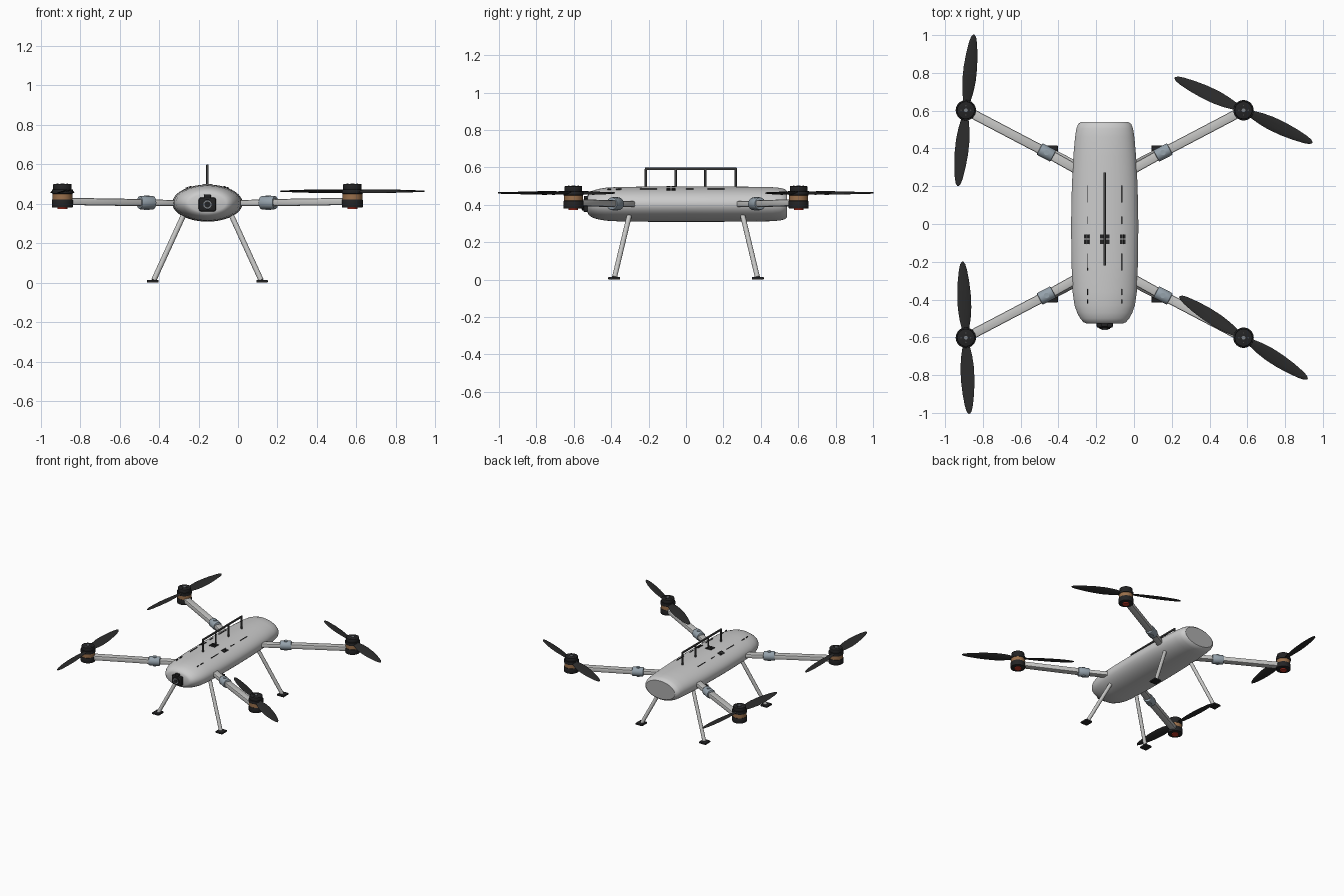
import bpy, bmesh, math
from mathutils import Vector, Matrix

cube = bpy.data.objects.get("Cube")
if cube:
    bpy.data.objects.remove(cube, do_unlink=True)

CX, CZ = -0.155, 0.403      # fuselage axis
HW, HH = 0.177, 0.094       # fuselage half width and half height
parts = []


def material(name, rgb, rough=0.5):
    m = bpy.data.materials.new(name)
    m.use_nodes = True
    m.diffuse_color = (*rgb, 1)
    bsdf = m.node_tree.nodes["Principled BSDF"]
    bsdf.inputs["Base Color"].default_value = (*rgb, 1)
    bsdf.inputs["Roughness"].default_value = rough
    return m


SHELL = material("shell grey", (0.60, 0.60, 0.60))
ARM = material("arm grey", (0.56, 0.56, 0.55))
CAP = material("end cap grey", (0.42, 0.42, 0.42))
JOINT = material("joint blue grey", (0.30, 0.36, 0.41))
BLACK = material("black plastic", (0.017, 0.017, 0.018))
BLADE = material("blade charcoal", (0.025, 0.025, 0.025))
COPPER = material("copper winding", (0.32, 0.16, 0.07))
RED = material("red lamp", (0.55, 0.04, 0.02))
RAIL = material("rail dark grey", (0.06, 0.06, 0.06))
GLASS = material("lens grey", (0.20, 0.22, 0.24))


def finish(name, bm, mats, matrix=Matrix()):
    bmesh.ops.recalc_face_normals(bm, faces=bm.faces)
    mesh = bpy.data.meshes.new(name)
    bm.to_mesh(mesh)
    bm.free()
    ob = bpy.data.objects.new(name, mesh)
    for m in mats:
        mesh.materials.append(m)
    ob.matrix_world = matrix
    bpy.context.collection.objects.link(ob)
    parts.append(ob)
    return ob


def box(name, size, mat, matrix, bevel=0.0):
    bm = bmesh.new()
    bmesh.ops.create_cube(bm, size=1)
    bmesh.ops.scale(bm, vec=size, verts=bm.verts)
    if bevel:
        bmesh.ops.bevel(bm, geom=bm.edges[:], offset=bevel, segments=2,
                        affect='EDGES', profile=0.5)
    return finish(name, bm, [mat], matrix)


def bar(name, a, b, width, height, mat, bevel):
    # rectangular beam from a to b
    a, b = Vector(a), Vector(b)
    turn = (b - a).to_track_quat('X', 'Z').to_matrix().to_4x4()
    return box(name, ((b - a).length, width, height), mat,
               Matrix.Translation((a + b) / 2) @ turn, bevel)


def tube(name, a, b, radius, mat, sides=24, bevel=0.0):
    a, b = Vector(a), Vector(b)
    bm = bmesh.new()
    bmesh.ops.create_cone(bm, cap_ends=True, segments=sides, radius1=radius,
                          radius2=radius, depth=(b - a).length)
    if bevel:
        rims = [e for e in bm.edges if abs(e.verts[0].co.z - e.verts[1].co.z) < 1e-5]
        bmesh.ops.bevel(bm, geom=rims, offset=bevel, segments=2,
                        affect='EDGES', profile=0.5)
    turn = (b - a).to_track_quat('Z', 'Y').to_matrix().to_4x4()
    return finish(name, bm, [mat], Matrix.Translation((a + b) / 2) @ turn)


def loft(bm, rings):
    loops = [[bm.verts.new(p) for p in ring] for ring in rings]
    for r, s in zip(loops, loops[1:]):
        for i in range(len(r)):
            j = (i + 1) % len(r)
            bm.faces.new((r[i], r[j], s[j], s[i]))
    return bm.faces.new(loops[0]), bm.faces.new(loops[-1])


# Fuselage: elliptical sections with a rounded nose and a flat tail
stations = [(-0.527, 0.095, 0.045), (-0.52, 0.112, 0.058), (-0.50, 0.130, 0.072),
            (-0.47, 0.146, 0.081), (-0.43, 0.160, 0.088), (-0.36, 0.170, 0.092),
            (-0.2, 0.176, 0.094), (0, 0.178, 0.094), (0.2, 0.174, 0.094),
            (0.36, 0.166, 0.093), (0.46, 0.157, 0.091), (0.505, 0.150, 0.087),
            (0.53, 0.140, 0.080), (0.54, 0.125, 0.070)]
bm = bmesh.new()
angles = [2 * math.pi * i / 64 for i in range(64)]
nose, tail = loft(bm, [[(CX + w * math.cos(t), y, CZ + h * math.sin(t)) for t in angles]
                       for y, w, h in stations])
bmesh.ops.inset_region(bm, faces=[tail], thickness=0.008, depth=-0.004)
tail.material_index = 1
finish("fuselage", bm, [SHELL, CAP])


def top_plate(name, dx, y, width, length, hw=HW):
    # thin dark plate lying on the upper shell
    u = dx / hw
    root = math.sqrt(1 - u * u)
    slope = -HH / hw * u / root
    place = Matrix.Translation((CX + dx, y, CZ + HH * root))
    box(name, (width, length, 0.008), BLACK,
        place @ Matrix.Rotation(math.atan(-slope), 4, 'Y'))


# Vent groups and panel seam marks
for dx in (-0.095, 0, 0.095):
    w = 0.024 if dx == 0 else 0.013
    for sx in (-1, 1):
        for sy in (-1, 1):
            top_plate("vent", dx + sx * (w + 0.003) / 2, -0.08 + sy * 0.014, w, 0.022)
for side in (-1, 1):
    for y, length in ((0.16, 0.09), (0.02, 0.04), (-0.2, 0.09), (-0.36, 0.03), (-0.41, 0.02)):
        top_plate("seam_mark", side * 0.092, y, 0.004, length)

# Top carrying rail
top = 0.592
bar("top_rail", (CX, -0.22, top), (CX, 0.272, top), 0.012, 0.012, RAIL, 0.002)
for y in (-0.215, -0.055, 0.103, 0.266):
    tube("rail_post", (CX, y, 0.485), (CX, y, top), 0.006, RAIL, 12)

# Nose camera
box("camera_body", (0.088, 0.04, 0.072), BLACK, Matrix.Translation((CX, -0.53, 0.396)), 0.012)
box("camera_top", (0.035, 0.03, 0.02), BLACK, Matrix.Translation((CX, -0.53, 0.437)), 0.004)
tube("lens_barrel", (CX, -0.54, 0.396), (CX, -0.556, 0.396), 0.028, BLACK)
tube("lens_ring", (CX, -0.55, 0.396), (CX, -0.558, 0.396), 0.021, GLASS)
tube("lens", (CX, -0.55, 0.396), (CX, -0.560, 0.396), 0.015, BLACK)


def propeller(hub, degrees):
    # two twisted blades sharing one hub
    bm = bmesh.new()
    chords = [(0.0, 0.034), (0.05, 0.042), (0.10, 0.062), (0.16, 0.074), (0.23, 0.073),
              (0.30, 0.061), (0.36, 0.043), (0.39, 0.027), (0.403, 0.008)]
    for turn in (0, math.pi):
        rings = []
        for r, c in chords:
            tilt = math.radians(20 - 35 * r)
            ring = []
            for k in range(10):
                t = 2 * math.pi * k / 10
                u, v = c / 2 * math.cos(t), 0.004 * math.sin(t)
                ring.append((r, u * math.cos(tilt) - v * math.sin(tilt),
                             u * math.sin(tilt) + v * math.cos(tilt)))
            rings.append([Matrix.Rotation(turn, 3, 'Z') @ Vector(p) for p in ring])
        loft(bm, rings)
    finish("propeller", bm, [BLADE], Matrix.Translation(hub + Vector((0, 0, 0.463)))
           @ Matrix.Rotation(math.radians(degrees), 4, 'Z'))


# Arms, joints, motors, propellers and legs, one set per corner
spin = {(-1, 1): 84, (-1, -1): 92.5, (1, 1): -25.3, (1, -1): -32.8}
for (sx, sy), degrees in spin.items():
    def at(x, y, z):
        return Vector((CX + sx * x, sy * y, z))

    # folding arm
    root, mid, hub = at(0.10, 0.262, 0.402), at(0.308, 0.378, 0.405), at(0.735, 0.602, 0.412)
    along = (hub - mid).normalized()
    bar("arm_root", root, mid, 0.050, 0.032, ARM, 0.008)
    bar("arm", mid, hub, 0.050, 0.036, ARM, 0.008)
    tube("arm_joint", mid - along * 0.04, mid + along * 0.042, 0.034, JOINT, 24, 0.006)
    tube("joint_pin", mid - Vector((0, 0, 0.037)), mid + Vector((0, 0, 0.037)), 0.014, JOINT, 16)

    # motor stack
    base = at(0.735, 0.602, 0)
    for name, z0, z1, radius, mat in (("motor_lamp", 0.372, 0.385, 0.025, RED),
                                      ("motor_base", 0.380, 0.422, 0.053, BLACK),
                                      ("motor_winding", 0.420, 0.452, 0.050, COPPER),
                                      ("motor_bell", 0.450, 0.472, 0.054, BLACK),
                                      ("motor_cap", 0.470, 0.500, 0.047, BLACK),
                                      ("motor_shaft", 0.498, 0.503, 0.010, GLASS)):
        tube(name, base + Vector((0, 0, z0)), base + Vector((0, 0, z1)), radius, mat,
             32, 0.004 if mat == BLACK else 0)
    for k in range(4):
        p = base + Matrix.Rotation(k * math.pi / 2, 3, 'Z') @ Vector((0.025, 0, 0.498))
        tube("motor_bolt", p, p + Vector((0, 0, 0.004)), 0.004, RAIL, 8)
    propeller(base, degrees)

    # landing leg and foot
    tube("leg", at(0.115, 0.300, 0.355), at(0.272, 0.382, 0.012), 0.0135, ARM, 20)
    box("foot", (0.058, 0.064, 0.014), BLACK,
        Matrix.Translation(at(0.277, 0.384, 0.007)), 0.004)

# Smooth shading with sharp edges kept
bpy.ops.object.select_all(action='DESELECT')
for ob in parts:
    ob.select_set(True)
bpy.context.view_layer.objects.active = parts[0]
bpy.ops.object.shade_smooth_by_angle(angle=math.radians(35))
